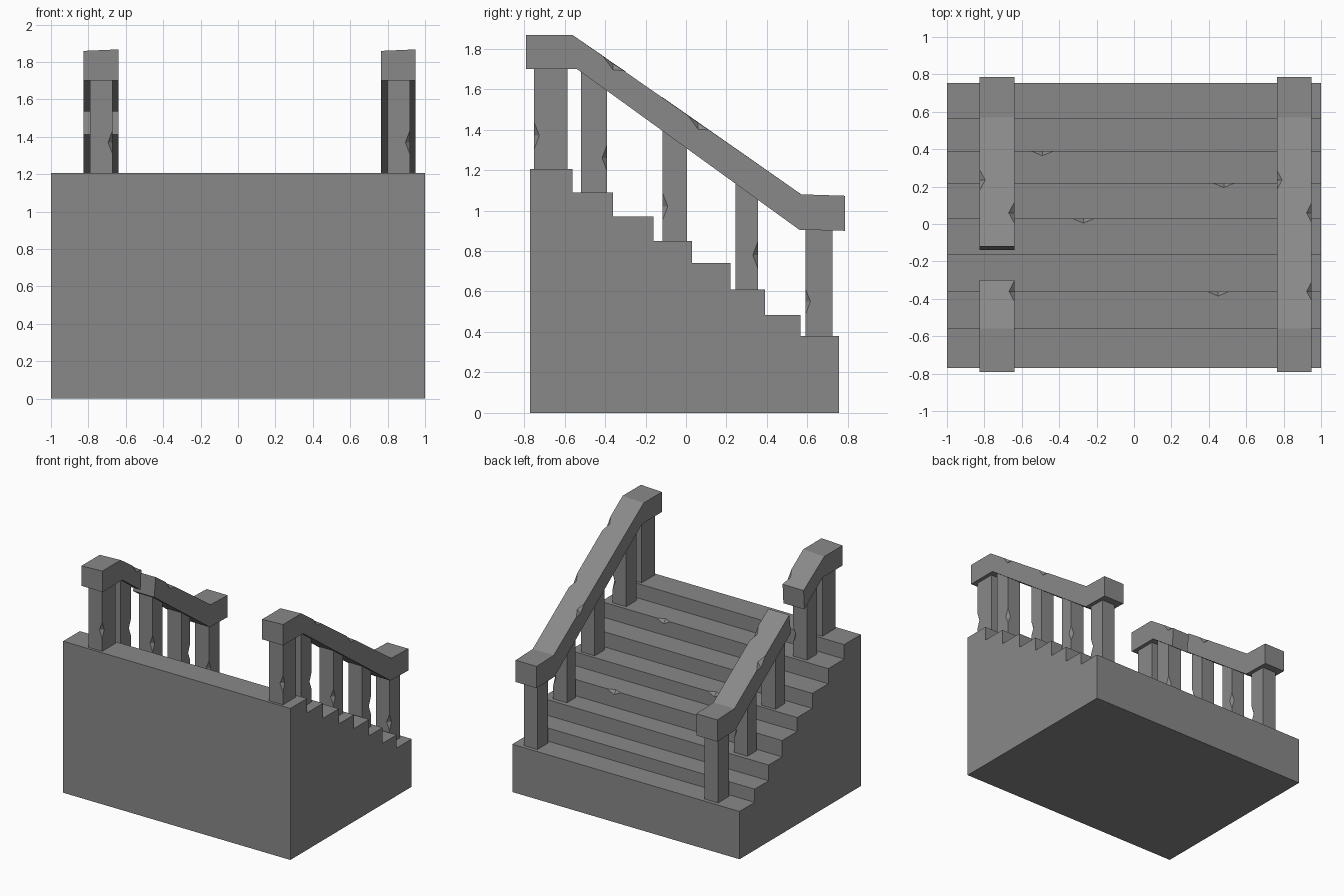
import bpy, bmesh
from mathutils import Vector, Matrix

if "Cube" in bpy.data.objects:
    bpy.data.objects.remove(bpy.data.objects["Cube"])

stone = bpy.data.materials.new("grey stone")
stone.diffuse_color = (0.25, 0.25, 0.25, 1)
stone.use_nodes = True
stone.node_tree.nodes["Principled BSDF"].inputs["Base Color"].default_value = stone.diffuse_color


def extrude_profile(name, pts, x0, x1):
    """Extrude a (y, z) outline along x."""
    bm = bmesh.new()
    a = [bm.verts.new((x0, y, z)) for y, z in pts]
    b = [bm.verts.new((x1, y, z)) for y, z in pts]
    bm.faces.new(a)
    bm.faces.new(b[::-1])
    n = len(pts)
    for i in range(n):
        bm.faces.new((a[i], b[i], b[(i + 1) % n], a[(i + 1) % n]))
    bmesh.ops.recalc_face_normals(bm, faces=bm.faces)
    me = bpy.data.meshes.new(name)
    bm.to_mesh(me)
    bm.free()
    me.materials.append(stone)
    ob = bpy.data.objects.new(name, me)
    bpy.context.collection.objects.link(ob)
    return ob


def chip(ob, spots):
    """Knock chips out of edges with stretched octahedra: (centre, half sizes, slope dz/dy)."""
    bm = bmesh.new()
    for c, (sx, sy, sz), slope in spots:
        shear = Matrix.Identity(4)
        shear[2][1] = slope
        m = Matrix.Translation(c) @ shear @ Matrix.Diagonal((sx, sy, sz, 1))
        ends = [bm.verts.new(m @ Vector(v)) for v in ((0, 0, 1), (0, 0, -1))]
        ring = [bm.verts.new(m @ Vector(v)) for v in ((1, 0, 0), (0, 1, 0), (-1, 0, 0), (0, -1, 0))]
        for i in range(4):
            bm.faces.new((ring[i], ring[(i + 1) % 4], ends[0]))
            bm.faces.new((ring[(i + 1) % 4], ring[i], ends[1]))
    bmesh.ops.recalc_face_normals(bm, faces=bm.faces)
    me = bpy.data.meshes.new("chip_cutter")
    bm.to_mesh(me)
    bm.free()
    me.materials.append(stone)
    cut = bpy.data.objects.new("chip_cutter", me)
    bpy.context.collection.objects.link(cut)
    cut.hide_render = True
    cut.hide_viewport = True
    mod = ob.modifiers.new("chips", 'BOOLEAN')
    mod.operation = 'DIFFERENCE'
    mod.solver = 'EXACT'
    mod.object = cut


# Stair block
edges = [-0.77, -0.56, -0.36, -0.16, 0.03, 0.22, 0.39, 0.565, 0.755]
heights = [1.205, 1.09, 0.97, 0.85, 0.74, 0.61, 0.485, 0.38]
outline = [(-0.77, 0)]
for i, h in enumerate(heights):
    outline += [(edges[i], h), (edges[i + 1], h)]
outline.append((0.755, 0))
stairs = extrude_profile("stairs", outline, -1, 1)
chip(stairs, [((x, y, z), (0.06, 0.025, 0.03), 0) for x, y, z in
              ((-0.49, 0.39, 0.61), (0.48, 0.22, 0.74), (-0.27, 0.03, 0.85), (0.45, -0.36, 1.09))])


# Handrail height along the slope
def top(y):
    return 1.87 - (y + 0.56) * 0.699


def under(y):
    return 1.70 - (y + 0.54) * 0.723


high_end = [(-0.54, 1.70), (-0.79, 1.70), (-0.79, 1.867), (-0.56, 1.867)]
low_end = [(0.57, 1.08), (0.785, 1.073), (0.785, 0.90), (0.56, 0.905)]


def rail_chips(x0, x1):
    size = (0.03, 0.055, 0.035)
    return [((x, y, top(y)), size, -0.7) for x, y in ((x0, 0.235), (x1, 0.06), (x1, -0.36))]


# Right rail is whole, left rail is broken in two
right = extrude_profile("right_rail", high_end + low_end, 0.765, 0.95)
chip(right, rail_chips(0.765, 0.95))
left_high = extrude_profile("left_rail_upper", high_end + [(-0.30, top(-0.30)), (-0.31, under(-0.31))],
                            -0.825, -0.64)
chip(left_high, rail_chips(-0.825, -0.64)[2:])
left_low = extrude_profile("left_rail_lower", [(-0.14, under(-0.14)), (-0.12, top(-0.12))] + low_end,
                           -0.825, -0.64)
chip(left_low, rail_chips(-0.825, -0.64)[:2])
# Rail tops lean slightly to one side
for rail, x0 in ((right, 0.765), (left_high, -0.825)):
    for v in rail.data.vertices:
        if v.co.y < -0.5 and v.co.z > 1.8 and abs(v.co.x - x0) < 0.01:
            v.co.z -= 0.008

# Balusters: y from, y to, foot height
posts = [(-0.75, -0.585, 1.19), (-0.52, -0.39, 1.08), (-0.115, 0.005, 0.84),
         (0.245, 0.355, 0.60), (0.59, 0.725, 0.37)]
for side, x0 in (("left", -0.79), ("right", 0.80)):
    x1 = x0 + 0.12
    for i, (y0, y1, foot) in enumerate(posts):
        za = max(0.91, min(1.71, under(y0) + 0.01))
        zb = max(0.91, min(1.71, under(y1) + 0.01))
        post = extrude_profile(f"{side}_post_{i + 1}", [(y0, foot), (y0, za), (y1, zb), (y1, foot)], x0, x1)
        mid = foot + 0.18
        chip(post, [((x1, y0 if i % 2 == 0 else y1, mid), (0.025, 0.025, 0.065), 0)])
